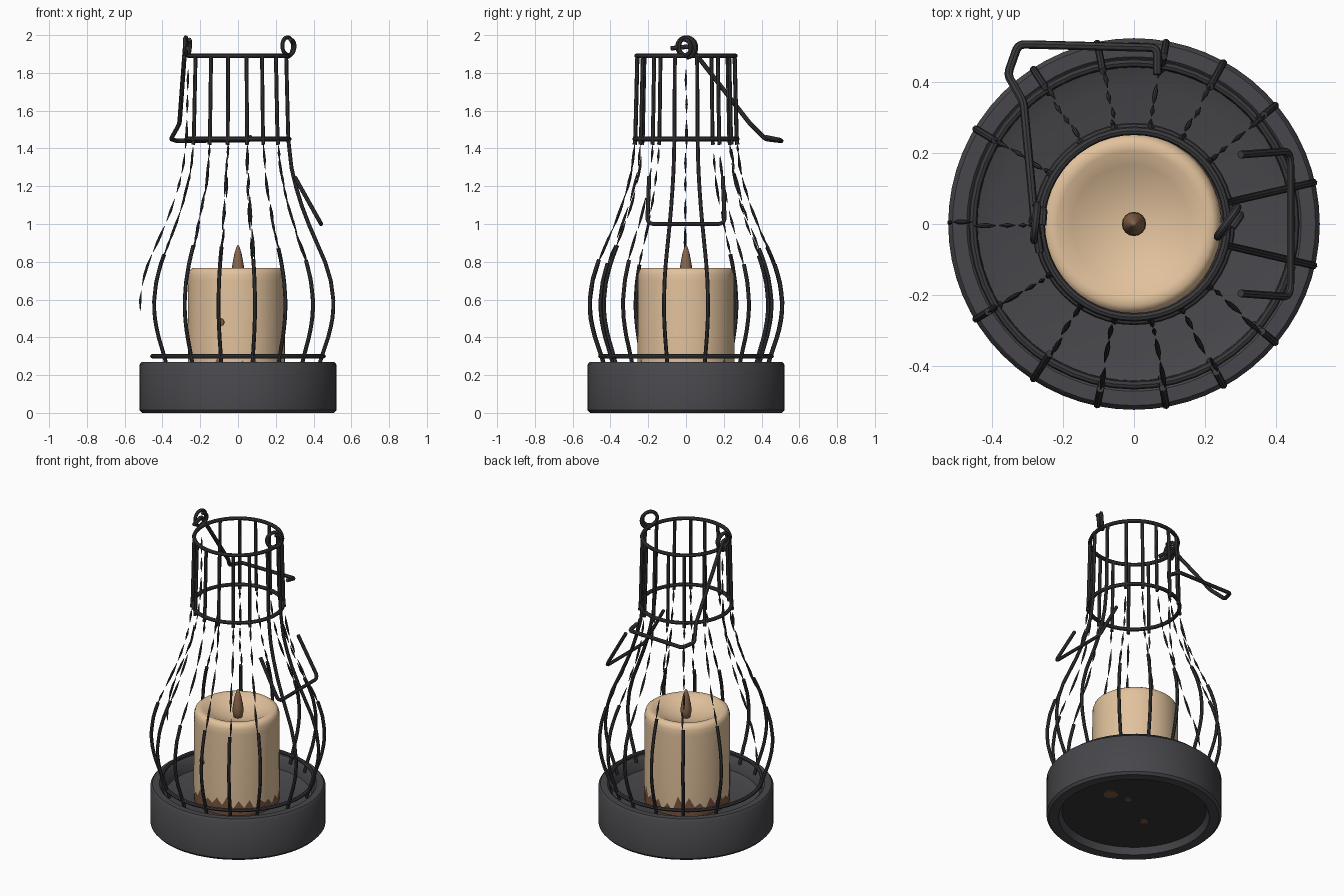
import bpy, bmesh, math, random
from mathutils import Vector

random.seed(4)
if "Cube" in bpy.data.objects:
    bpy.data.objects.remove(bpy.data.objects["Cube"], do_unlink=True)


def material(name, rgb):
    m = bpy.data.materials.new(name)
    m.use_nodes = True
    m.diffuse_color = (*rgb, 1)
    m.node_tree.nodes["Principled BSDF"].inputs["Base Color"].default_value = (*rgb, 1)
    return m


METAL = material("charcoal metal", (0.063, 0.061, 0.069))
WIRE = material("dark wire", (0.042, 0.042, 0.046))
UNDER = material("underside black", (0.036, 0.036, 0.040))
WAX = material("cream wax", (0.76, 0.54, 0.335))
RUST = material("burnt brown", (0.20, 0.095, 0.05))
TIP = material("flame brown", (0.25, 0.13, 0.07))


def smooth(ob):
    bpy.ops.object.select_all(action='DESELECT')
    ob.select_set(True)
    bpy.context.view_layer.objects.active = ob
    bpy.ops.object.shade_smooth_by_angle(angle=math.radians(40))


def lathe(name, profile, mats, rule=None, steps=64, jitter=None):
    """Revolve (radius, z) points about the z axis."""
    bm = bmesh.new()
    rows = []
    for i, (r, z) in enumerate(profile):
        if r == 0:
            rows.append([bm.verts.new((0, 0, z))] * steps)
            continue
        row = []
        for k in range(steps):
            a = math.tau * k / steps
            dz = jitter(i, k) if jitter else 0
            row.append(bm.verts.new((r * math.cos(a), r * math.sin(a), z + dz)))
        rows.append(row)
    for i in range(len(rows) - 1):
        for k in range(steps):
            n = (k + 1) % steps
            loop = [rows[i][k], rows[i][n], rows[i + 1][n], rows[i + 1][k]]
            face = bm.faces.new(list(dict.fromkeys(loop)))
            face.material_index = rule(i) if rule else 0
    bmesh.ops.recalc_face_normals(bm, faces=bm.faces)
    mesh = bpy.data.meshes.new(name)
    bm.to_mesh(mesh)
    bm.free()
    for m in mats:
        mesh.materials.append(m)
    ob = bpy.data.objects.new(name, mesh)
    bpy.context.collection.objects.link(ob)
    smooth(ob)
    return ob


def wire(name, strands, thick, cyclic=False, curved=False, taper=False):
    """Round wire along one or more point lists, turned into a mesh."""
    cu = bpy.data.curves.new(name, 'CURVE')
    cu.dimensions = '3D'
    cu.bevel_depth = thick
    cu.bevel_resolution = 2
    cu.use_fill_caps = True
    for pts in strands:
        sp = cu.splines.new('NURBS' if curved else 'POLY')
        sp.points.add(len(pts) - 1)
        for i, p in enumerate(pts):
            sp.points[i].co = (*p, 1)
            if taper and i in (0, len(pts) - 1):
                sp.points[i].radius = 0.2
        sp.use_cyclic_u = cyclic
        if curved:
            sp.order_u = 3
            sp.use_endpoint_u = True
            sp.resolution_u = 6
    cu.materials.append(WIRE)
    ob = bpy.data.objects.new(name, cu)
    bpy.context.collection.objects.link(ob)
    bpy.ops.object.select_all(action='DESELECT')
    ob.select_set(True)
    bpy.context.view_layer.objects.active = ob
    bpy.ops.object.convert(target='MESH')
    smooth(bpy.context.view_layer.objects.active)


# Hollow tray base with a recessed black underside
base_profile = [(0, 0.04), (0.43, 0.04), (0.45, 0.0), (0.508, 0.0), (0.522, 0.015),
                (0.522, 0.255), (0.51, 0.27), (0.47, 0.27), (0.455, 0.255),
                (0.44, 0.19), (0.38, 0.17), (0, 0.17)]
lathe("base", base_profile, [METAL, UNDER], rule=lambda i: 1 if i == 0 else 0)

# Rust spots on the underside
for i, (x, y, r) in enumerate([(0.24, 0.07, 0.045), (0.12, 0.09, 0.022), (-0.12, -0.05, 0.026)]):
    spot = lathe("rust_spot_%d" % (i + 1), [(0, 0.036), (r, 0.036), (r, 0.041)], [RUST], steps=9)
    spot.location = (x, y, 0)

# Candle with a softly rounded, dished top and a ragged scorched foot
candle_profile = [(0.254, 0.165), (0.257, 0.25), (0.257, 0.35), (0.256, 0.70), (0.254, 0.735),
                  (0.246, 0.757), (0.23, 0.768), (0.205, 0.766), (0.165, 0.745),
                  (0.11, 0.722), (0.05, 0.708), (0, 0.705)]


def ragged(i, k):
    if i != 1:
        return 0
    return random.uniform(-0.01, 0.055) if k % 2 else random.uniform(-0.06, -0.01)


candle = lathe("candle", candle_profile, [WAX, RUST], rule=lambda i: 1 if i == 0 else 0,
               steps=48, jitter=ragged)
candle.location.x = -0.009

# Small burn mark on the front of the candle
mark = lathe("burn_mark", [(0, 0.004), (0.02, 0.003), (0.022, -0.004)], [RUST], steps=7)
mark.rotation_euler = (math.radians(90), 0, math.radians(-19))
mark.location = (-0.092, -0.244, 0.48)

# Flame-shaped tip
lathe("flame", [(0, 0.68), (0.024, 0.70), (0.034, 0.745), (0.031, 0.78),
                (0.02, 0.84), (0.008, 0.88), (0, 0.89)], [TIP], steps=16)

# Cage outline: (height, radius)
OUTLINE = [(0.25, 0.44), (0.32, 0.462), (0.42, 0.497), (0.52, 0.517), (0.6, 0.518), (0.7, 0.504),
           (0.8, 0.473), (0.9, 0.428), (1.0, 0.384), (1.1, 0.345), (1.2, 0.314),
           (1.3, 0.29), (1.45, 0.273), (1.89, 0.262)]


def cage_point(angle, z):
    for (z0, r0), (z1, r1) in zip(OUTLINE, OUTLINE[1:]):
        if z <= z1:
            r = r0 + (r1 - r0) * (z - z0) / (z1 - z0)
            break
    return Vector((r * math.cos(angle), r * math.sin(angle), z))


def strand(angle, low, high):
    count = max(3, round((high - low) / 0.05) + 1)
    return [cage_point(angle, low + (high - low) * i / (count - 1)) for i in range(count)]


# Mirrored ribs: the pair on the left stays whole, the others are worn into slivers
whole, worn = [], []
half = [13, 40, 61, 80, 101.5, 123, 149]
for deg in half + [-d for d in half] + [180]:
    a = math.radians(deg)
    if abs(deg) == 13:
        whole.append(strand(a, 0.25, 1.89))
        continue
    z, top = random.uniform(0.78, 0.9), 1.42
    if deg == 180:
        z, top = 0.54, 1.85
    else:
        whole.append(strand(a, 0.25, z))
        whole.append(strand(a, top, 1.89))
    while z < top - 0.04:
        end = min(z + random.uniform(0.08, 0.17), top)
        worn.append(strand(a + random.uniform(-0.015, 0.015), z, end))
        z = end + random.uniform(0.01, 0.04)
wire("cage_ribs", whole, 0.0105)
wire("worn_rib_pieces", worn, 0.007, taper=True)

# Hoops that tie the ribs together
for name, r, z in [("bottom_hoop", 0.453, 0.3), ("neck_hoop", 0.272, 1.45), ("top_hoop", 0.262, 1.89)]:
    ring = [(r * math.cos(math.tau * i / 48), r * math.sin(math.tau * i / 48), z) for i in range(48)]
    wire(name, [ring], 0.012, cyclic=True)

# Coiled eyelets on both sides of the top hoop, each turned its own way
for name, x, turn in [("left_eyelet", 0.265, 50), ("right_eyelet", -0.272, 80)]:
    c, s = math.cos(math.radians(turn)), math.sin(math.radians(turn))
    coil = []
    for i in range(37):
        a = math.tau * 1.5 * i / 36 - math.pi / 2
        r = 0.056 - 0.018 * i / 36
        across, along = r * math.cos(a), 0.03 * i / 36 - 0.015
        coil.append((x + c * across + s * along, s * across - c * along, 1.938 + r * math.sin(a)))
    wire(name, [coil], 0.011)


def rounded(corners, size):
    """Add points beside each corner so the bends stay tight."""
    pts = [Vector(c) for c in corners]
    out = [pts[0]]
    for p, c, n in zip(pts, pts[1:], pts[2:]):
        out += [c + (p - c).normalized() * size, c, c + (n - c).normalized() * size]
    return out + [pts[-1]]


# Swinging handle hanging behind, and the loose bent piece on the left
wire("swing_handle", [rounded([(-0.265, -0.08, 1.93), (-0.28, 0.02, 1.94), (-0.31, 0.34, 1.53),
                               (-0.355, 0.42, 1.45), (-0.325, 0.505, 1.44), (0.065, 0.495, 1.445),
                               (0.065, 0.42, 1.46)], 0.04)], 0.012, curved=True)
wire("side_handle", [rounded([(0.30, -0.195, 1.25), (0.44, -0.205, 1.0),
                              (0.44, 0.205, 1.0), (0.30, 0.195, 1.25)], 0.08)], 0.011, curved=True)
